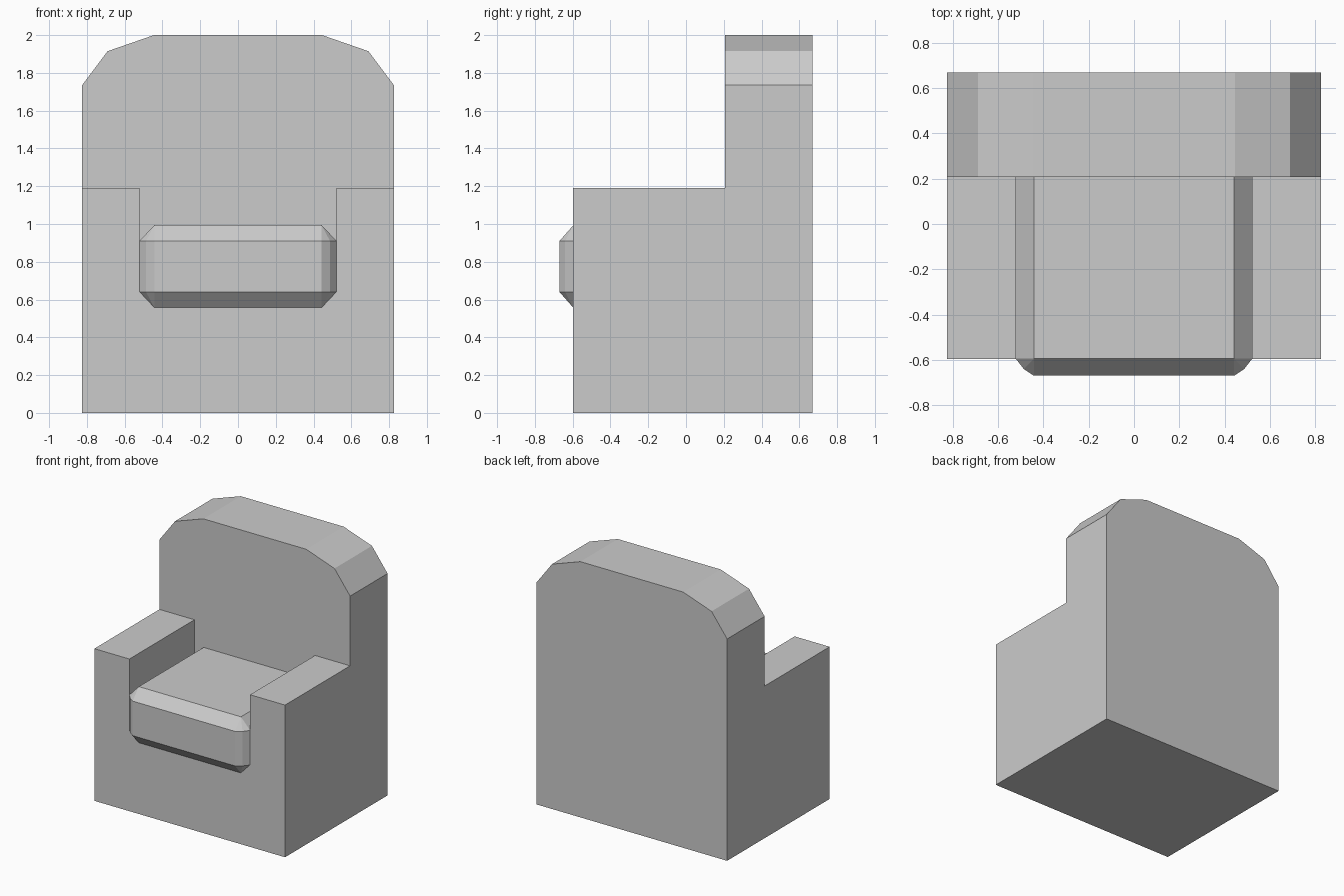
import bpy, bmesh

if "Cube" in bpy.data.objects:
    bpy.data.objects.remove(bpy.data.objects["Cube"])


def finish(name, bm):
    bmesh.ops.recalc_face_normals(bm, faces=bm.faces)
    mesh = bpy.data.meshes.new(name)
    bm.to_mesh(mesh)
    bm.free()
    obj = bpy.data.objects.new(name, mesh)
    bpy.context.collection.objects.link(obj)
    return obj


def extrude_half_profile(name, half, y0, y1):
    """Mirror an (x, z) half profile across x = 0 and extrude it along y."""
    outline = half + [(-x, z) for x, z in reversed(half)]
    bm = bmesh.new()
    face = bm.faces.new([bm.verts.new((x, y0, z)) for x, z in outline])
    new = bmesh.ops.extrude_face_region(bm, geom=[face])["geom"]
    verts = [g for g in new if isinstance(g, bmesh.types.BMVert)]
    bmesh.ops.translate(bm, verts=verts, vec=(0, y1 - y0, 0))
    return finish(name, bm)


SEAT_X, BACK_Y = 0.522, 0.207

# Chair body: full backrest outline through the whole depth
body = extrude_half_profile(
    "chair_body",
    [(0.825, 0), (0.825, 1.735), (0.69, 1.915), (0.445, 2.0)],
    -0.597, 0.67)

# T-shaped cutter: clears the space above the arms and the seat recess
cutter = extrude_half_profile(
    "seat_recess_cutter",
    [(SEAT_X, 0.75), (SEAT_X, 1.19), (1.0, 1.19), (1.0, 2.3)],
    -1.0, BACK_Y)
cutter.hide_render = True
cutter.hide_viewport = True
cut = body.modifiers.new("seat_recess", 'BOOLEAN')
cut.operation = 'DIFFERENCE'
cut.solver = 'EXACT'
cut.object = cutter

# Seat cushion: rounded front corners in the middle, plain inset top and bottom
middle = [(SEAT_X, BACK_Y), (SEAT_X, -0.595), (0.487, -0.64), (0.442, -0.67)]
cap = [(0.442, BACK_Y), (0.442, -0.595)]
bm = bmesh.new()
for outline, heights in ((middle, (0.64, 0.91)), (cap, (0.555, 0.995))):
    for z in heights:
        for x, y in outline:
            for side in (-1, 1):
                bm.verts.new((side * x, y, z))
bmesh.ops.convex_hull(bm, input=bm.verts)
bmesh.ops.dissolve_limit(bm, angle_limit=0.01, verts=bm.verts, edges=bm.edges)
finish("seat_cushion", bm)
